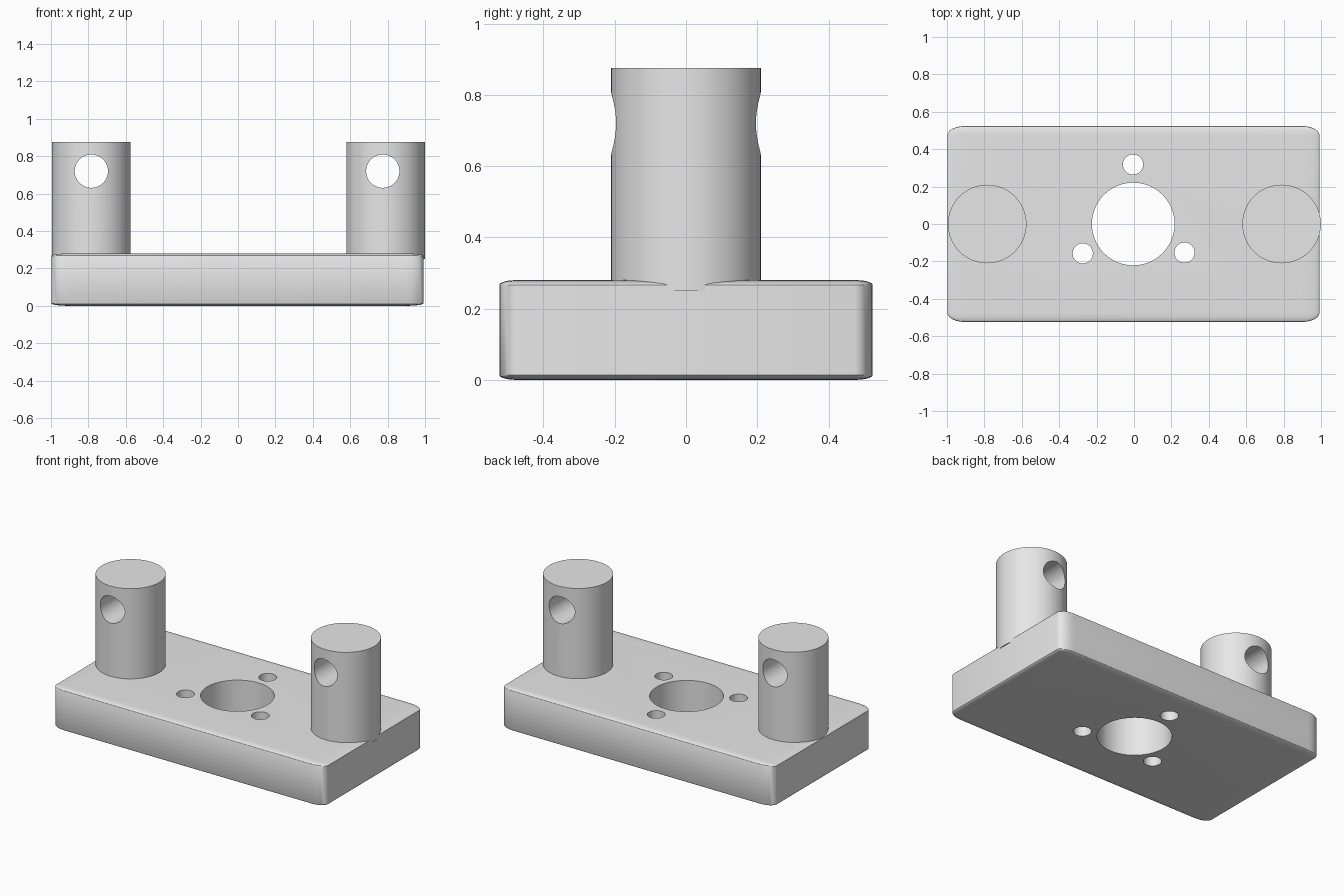
import bpy
import math

if "Cube" in bpy.data.objects:
    bpy.data.objects.remove(bpy.data.objects["Cube"])

grey = bpy.data.materials.new("light grey")
grey.use_nodes = True
grey.diffuse_color = (0.8, 0.8, 0.8, 1)
grey.node_tree.nodes["Principled BSDF"].inputs["Base Color"].default_value = (0.8, 0.8, 0.8, 1)


def cylinder(name, radius, depth, location, along_y=False):
    turn = (math.pi / 2, 0, 0) if along_y else (0, 0, 0)
    bpy.ops.mesh.primitive_cylinder_add(vertices=64, radius=radius, depth=depth,
                                        location=location, rotation=turn)
    obj = bpy.context.object
    obj.name = name
    obj.data.materials.append(grey)
    return obj


def apply_modifiers(obj):
    bpy.ops.object.select_all(action="DESELECT")
    obj.select_set(True)
    bpy.context.view_layer.objects.active = obj
    for mod in list(obj.modifiers):
        bpy.ops.object.modifier_apply(modifier=mod.name)


def drill(obj, cutter):
    mod = obj.modifiers.new("hole", "BOOLEAN")
    mod.operation = "DIFFERENCE"
    mod.solver = "EXACT"
    mod.object = cutter
    cutter.hide_render = True
    apply_modifiers(obj)
    bpy.data.objects.remove(cutter)


def finish(obj):
    apply_modifiers(obj)
    bpy.ops.object.shade_smooth_by_angle(angle=math.radians(30))


# Base plate: a rounded cube stretched afterwards, so its corners are elliptical
bpy.ops.mesh.primitive_cube_add(size=2, location=(-0.003, 0, 0.14))
base = bpy.context.object
base.name = "base_plate"
base.data.materials.append(grey)
bevel = base.modifiers.new("rounding", "BEVEL")
bevel.width = 0.095
bevel.segments = 6
apply_modifiers(base)
base.scale = (0.995, 0.524, 0.14)
bpy.ops.object.transform_apply(location=False, rotation=False, scale=True)

# Central bore and three screw holes
drill(base, cylinder("bore_cutter", 0.221, 1, (-0.004, 0, 0.14)))
for x, y in ((-0.005, 0.318), (-0.274, -0.157), (0.27, -0.153)):
    drill(base, cylinder("screw_cutter", 0.054, 1, (x, y, 0.14)))
finish(base)

# Posts with a cross hole from front to back
bottom, top = 0.25, 0.876
for name, x, hole_x in (("left_post", 0.789, 0.774), ("right_post", -0.785, -0.784)):
    post = cylinder(name, 0.21, top - bottom, (x, 0, (top + bottom) / 2))
    drill(post, cylinder("cross_cutter", 0.089, 1, (hole_x, 0, 0.72), along_y=True))
    finish(post)
